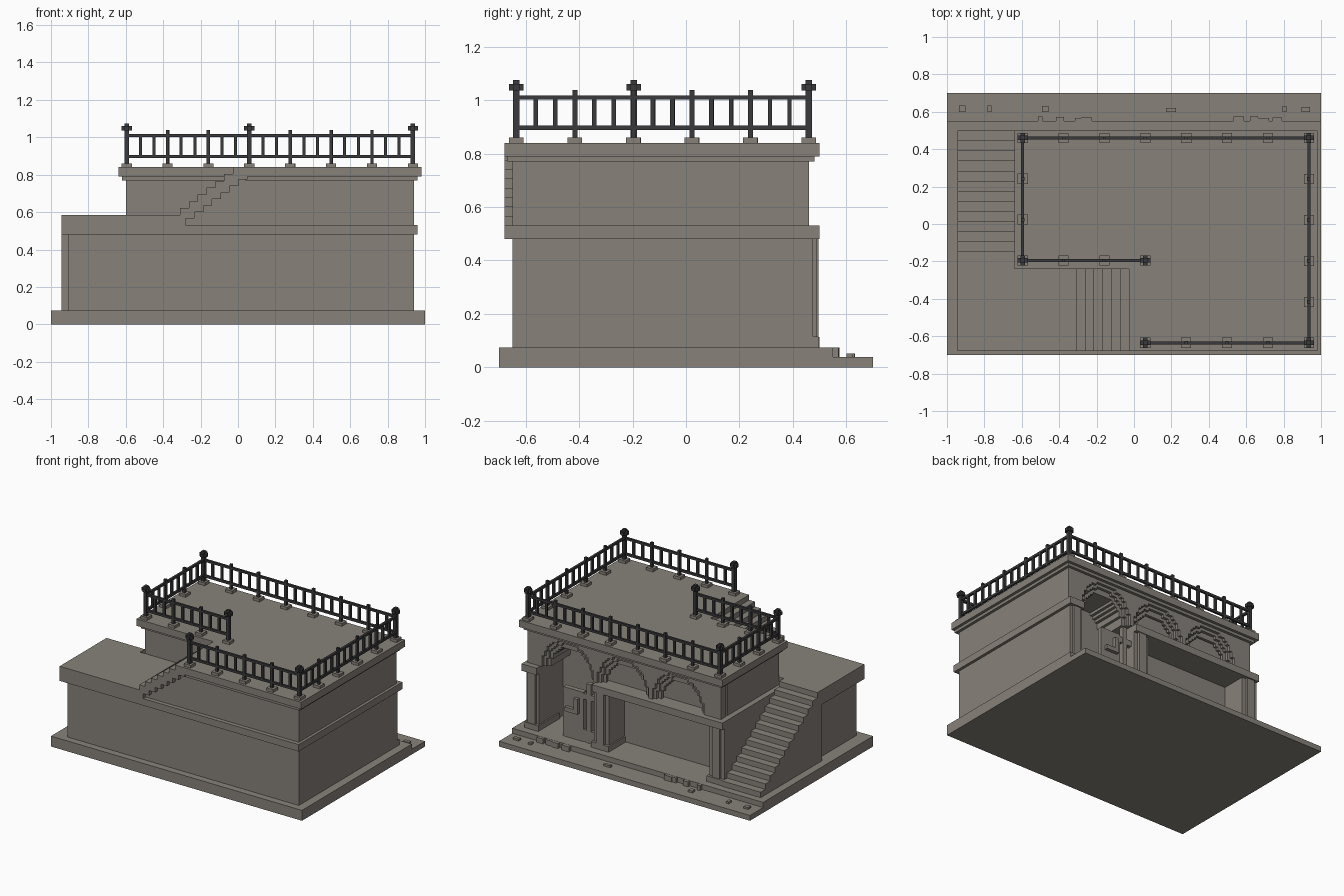
import bpy, bmesh, math, random
from mathutils import Vector

cube = bpy.data.objects.get("Cube")
if cube:
    bpy.data.objects.remove(cube, do_unlink=True)


def material(name, rgb):
    m = bpy.data.materials.new(name)
    m.use_nodes = True
    m.diffuse_color = (*rgb, 1)
    m.node_tree.nodes["Principled BSDF"].inputs["Base Color"].default_value = (*rgb, 1)
    return m


STONE = material("warm grey stone", (0.245, 0.222, 0.194))
IRON = material("dark iron", (0.042, 0.042, 0.045))


def finish(name, bm, mat):
    bmesh.ops.recalc_face_normals(bm, faces=bm.faces)
    me = bpy.data.meshes.new(name)
    bm.to_mesh(me)
    bm.free()
    me.materials.append(mat)
    ob = bpy.data.objects.new(name, me)
    bpy.context.collection.objects.link(ob)
    return ob


def add_box(bm, x, y, z):
    vs = bmesh.ops.create_cube(bm, size=1)["verts"]
    for v in vs:
        v.co = Vector([lo + (c + 0.5) * (hi - lo) for c, (lo, hi) in zip(v.co, (x, y, z))])


def boxes(name, items, mat=STONE):
    bm = bmesh.new()
    for b in items:
        add_box(bm, *b)
    return finish(name, bm, mat)


def prism(name, pts, axis, lo, hi, mat=STONE):
    """Extrude an outline along one axis ('x', 'y' or 'z')."""
    place = {"x": lambda a, b: (lo, a, b), "y": lambda a, b: (a, lo, b),
             "z": lambda a, b: (a, b, lo)}[axis]
    clean = [p for i, p in enumerate(pts) if p != pts[i - 1]]
    bm = bmesh.new()
    face = bm.faces.new([bm.verts.new(place(*p)) for p in clean])
    ext = bmesh.ops.extrude_face_region(bm, geom=[face])["geom"]
    shift = Vector([(hi - lo) if a == axis else 0 for a in "xyz"])
    bmesh.ops.translate(bm, vec=shift, verts=[g for g in ext if isinstance(g, bmesh.types.BMVert)])
    return finish(name, bm, mat)


def stair_line(start, end, n):
    """Stepped outline from start up to end, riser first."""
    (a0, z0), (a1, z1) = start, end
    pts = [start]
    for i in range(n):
        z = z0 + (z1 - z0) * (i + 1) / n
        pts += [(a0 + (a1 - a0) * i / n, z), (a0 + (a1 - a0) * (i + 1) / n, z)]
    return pts


def arched_plate(name, x0, x1, centres, r, rise, y0, y1, z0=0.53, z1=0.78):
    """Wall plate whose lower edge has block-stepped arch openings."""
    pts = [(x0, z0)]
    n = round(2 * r / 0.02)
    for c in centres:
        pts.append((c - r, z0))
        for i in range(n):
            xl, xr = c - r + 2 * r * i / n, c - r + 2 * r * (i + 1) / n
            h = rise * math.sqrt(1 - (((xl + xr) / 2 - c) / r) ** 2)
            h = max(0.02, round(h / 0.02) * 0.02)
            pts += [(xl, z0 + h), (xr, z0 + h)]
        pts.append((c + r, z0))
    pts += [(x1, z0), (x1, z1), (x0, z1)]
    prism(name, pts, "y", y0, y1)


# Ground slab with a lower step along the back
boxes("base_slab", [((-1, 1), (-0.7, 0.55), (0, 0.075))])
boxes("back_step", [((-1, 1), (0.55, 0.7), (0, 0.038))])
random.seed(4)
chips = []
for i in range(16):
    x, w = random.uniform(-0.95, 0.9), random.uniform(0.02, 0.07)
    y = random.choice((0.55, 0.55, 0.6))
    chips.append(((x, x + w), (y, y + random.uniform(0.015, 0.035)),
                  (0.038, 0.052 if y > 0.55 else 0.074)))
boxes("broken_paving", chips)

# Lower storey and the terrace over its end
boxes("lower_body", [((-0.905, 0.94), (-0.65, -0.2), (0.075, 0.53)),
                     ((-0.64, 0.94), (-0.2, 0.2), (0.075, 0.53))])
boxes("storey_band", [((-0.945, 0.96), (-0.68, -0.2), (0.48, 0.53)),
                      ((0.84, 0.96), (-0.2, 0.5), (0.48, 0.53)),
                      ((-0.64, 0.4), (-0.2, 0.5), (0.48, 0.53))])
boxes("terrace", [((-0.945, -0.31), (-0.68, -0.2), (0.53, 0.585))])

# Back flight of stairs climbing to the terrace
steps = stair_line((0.5, 0.075), (-0.2, 0.585), 13)
prism("back_stairs", steps + [(-0.2, 0.075)], "x", -0.945, -0.64)

# Upper storey, L-shaped around the front flight
prism("upper_body", [(-0.6, -0.2), (0.03, -0.2), (0.03, -0.65), (0.94, -0.65),
                     (0.94, 0.2), (-0.6, 0.2)], "z", 0.53, 0.78)
for name, d, z0, z1 in (("cornice_lower", 0.02, 0.77, 0.79), ("cornice_upper", 0, 0.79, 0.84)):
    prism(name, [(-0.64 + d, -0.24 + d), (0.02 + d, -0.24 + d), (0.02 + d, -0.68 + d / 2),
                 (0.98 - d, -0.68 + d / 2), (0.98 - d, 0.5 - d), (-0.64 + d, 0.5 - d)], "z", z0, z1)

# Front flight of stairs with a projecting stepped string
rise = stair_line((-0.31, 0.585), (0.02, 0.84), 7)
prism("front_stairs", rise + [(0.05, 0.84), (0.05, 0.53), (-0.31, 0.53)], "y", -0.65, -0.2)
lower_edge = stair_line((-0.28, 0.53), (0.05, 0.775), 7)
prism("stair_string", rise + [(0.05, 0.84)] + lower_edge[::-1] + [(-0.31, 0.53)], "y", -0.68, -0.64)

# Back arcade: stepped arch mouldings, one deep vault, two blind arches
ARCHES = (-0.26, 0.18, 0.62)
arched_plate("arch_moulding_outer", -0.6, 0.94, ARCHES, 0.205, 0.23, 0.44, 0.46)
arched_plate("arch_moulding_middle", -0.6, 0.94, ARCHES, 0.185, 0.20, 0.42, 0.44)
arched_plate("arch_moulding_inner", -0.6, 0.94, ARCHES, 0.16, 0.17, 0.40, 0.42)
arched_plate("vault", 0.4, 0.94, ARCHES[2:], 0.16, 0.17, 0.2, 0.40)
boxes("blind_arch_wall", [((-0.6, 0.4), (0.2, 0.385), (0.5, 0.78))])

# Pillars with plinths, and the recessed wall between them
boxes("arcade_pillars", [((0.84, 0.94), (0.2, 0.475), (0.075, 0.53)),
                         ((0.28, 0.4), (0.2, 0.475), (0.075, 0.5)),
                         ((-0.64, -0.52), (0.2, 0.475), (0.075, 0.5))])
boxes("pillar_plinths", [((0.83, 0.94), (0.25, 0.495), (0.075, 0.115)),
                         ((0.27, 0.41), (0.25, 0.495), (0.075, 0.115)),
                         ((-0.64, -0.51), (0.25, 0.495), (0.075, 0.115))])
boxes("pillar_shafts", [((0.86, 0.92), (0.4, 0.49), (0.1, 0.49)),
                        ((0.31, 0.37), (0.4, 0.495), (0.1, 0.49)),
                        ((-0.61, -0.55), (0.4, 0.49), (0.1, 0.49))])
boxes("recessed_wall", [((-0.52, 0.28), (0.2, 0.3), (0.075, 0.5))])

# Ruined infill standing inside the open arch
boxes("niche_infill", [((0.5, 0.66), (0.42, 0.455), (0.075, 0.43)),
                       ((0.53, 0.63), (0.455, 0.48), (0.27, 0.30)),
                       ((0.53, 0.56), (0.455, 0.48), (0.30, 0.38)),
                       ((0.44, 0.475), (0.42, 0.455), (0.075, 0.5)),
                       ((0.4, 0.5), (0.42, 0.45), (0.075, 0.16)),
                       ((0.4, 0.5), (0.42, 0.45), (0.38, 0.42))])

# Iron railing: corners, evenly spaced posts, two balusters per bay
CORNERS = [(0.06, -0.195), (-0.595, -0.195), (-0.595, 0.46), (0.935, 0.46),
           (0.935, -0.635), (0.06, -0.635)]


def square(x, y, half, z0, z1):
    return ((x - half, x + half), (y - half, y + half), (z0, z1))


rails, posts, balusters, finials, feet = [], [], [], [], []
for (xa, ya), (xb, yb) in zip(CORNERS, CORNERS[1:]):
    for z in (0.897, 1.010):
        rails.append(((min(xa, xb) - 0.008, max(xa, xb) + 0.008),
                      (min(ya, yb) - 0.008, max(ya, yb) + 0.008), (z - 0.008, z + 0.008)))
    bays = round(math.hypot(xb - xa, yb - ya) / 0.218)
    for i in range(bays * 3):
        t = i / (bays * 3)
        x, y = xa + (xb - xa) * t, ya + (yb - ya) * t
        if i % 3:
            balusters.append(square(x, y, 0.008, 0.9, 1.01))
        elif i:
            posts.append(square(x, y, 0.009, 0.85, 1.038))
            feet.append(square(x, y, 0.027, 0.835, 0.86))
for x, y in CORNERS:
    posts.append(square(x, y, 0.012, 0.85, 1.075))
    feet.append(square(x, y, 0.027, 0.835, 0.86))
    finials += [((x - 0.027, x + 0.027), (y - 0.012, y + 0.012), (1.037, 1.06)),
                ((x - 0.012, x + 0.012), (y - 0.027, y + 0.027), (1.037, 1.06))]
boxes("railing_feet", feet)
boxes("railing_rails", rails, IRON)
boxes("railing_posts", posts, IRON)
boxes("railing_balusters", balusters, IRON)
boxes("railing_finials", finials, IRON)
